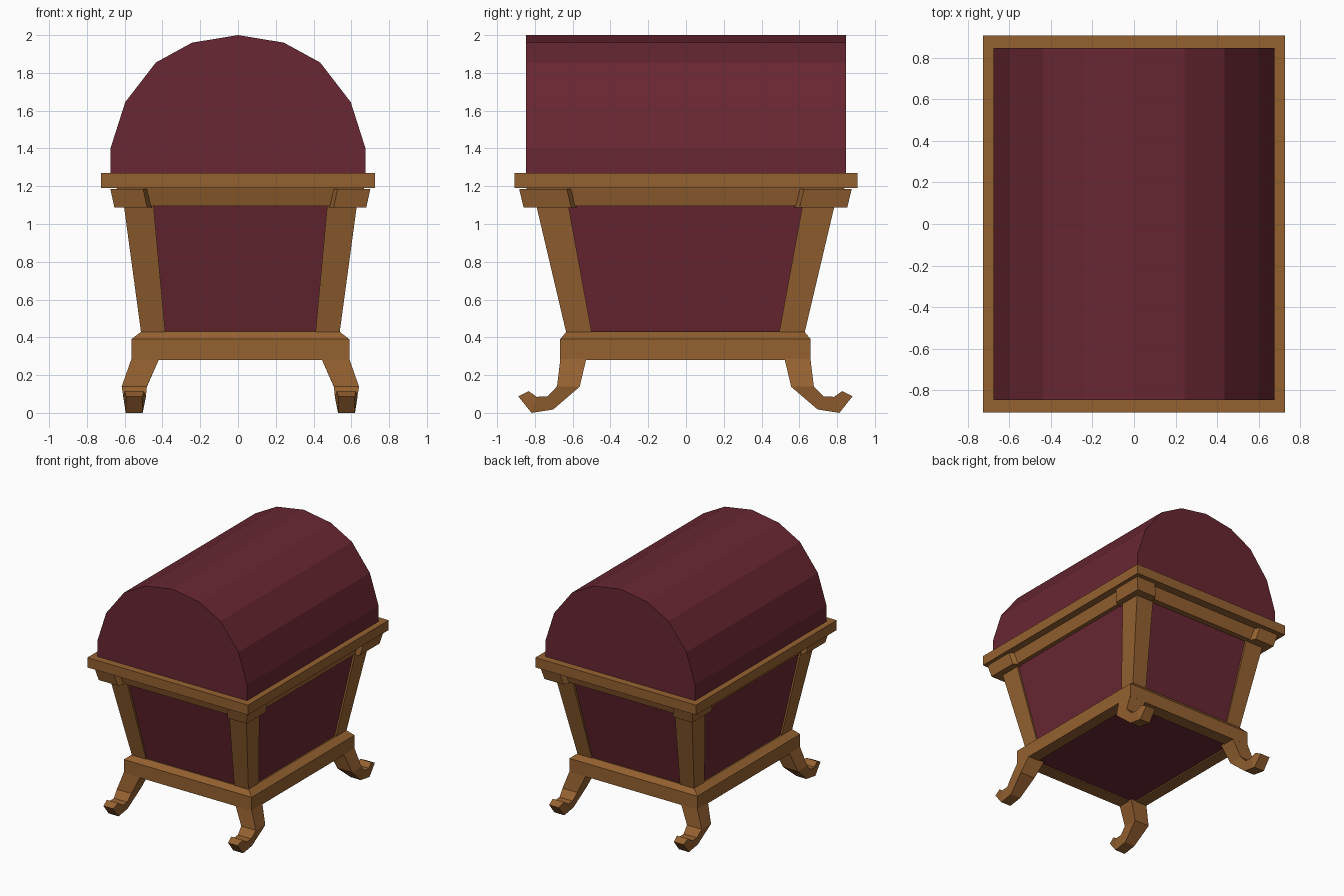
import bpy, bmesh

if "Cube" in bpy.data.objects:
    bpy.data.objects.remove(bpy.data.objects["Cube"])

CX, CY = 0.0125, -0.003   # stand is set slightly off the lid's centre


def material(name, rgb):
    m = bpy.data.materials.new(name)
    m.diffuse_color = (*rgb, 1)
    m.use_nodes = True
    m.node_tree.nodes["Principled BSDF"].inputs["Base Color"].default_value = m.diffuse_color
    return m


MAROON = material("maroon", (0.14, 0.02, 0.032))
WOOD = material("wood brown", (0.30, 0.12, 0.03))


def loft(name, sections, mat, closed=False, offset=(CX, CY)):
    """Join equal-length loops of points; cap the ends or close into a ring."""
    bm = bmesh.new()
    loops = [[bm.verts.new(p) for p in s] for s in sections]
    pairs = list(zip(loops, loops[1:]))
    if closed:
        pairs.append((loops[-1], loops[0]))
    else:
        bm.faces.new(loops[0])
        bm.faces.new(loops[-1])
    n = len(loops[0])
    for a, b in pairs:
        for i in range(n):
            j = (i + 1) % n
            bm.faces.new((a[i], a[j], b[j], b[i]))
    bmesh.ops.recalc_face_normals(bm, faces=bm.faces)
    me = bpy.data.meshes.new(name)
    bm.to_mesh(me)
    bm.free()
    me.materials.append(mat)
    ob = bpy.data.objects.new(name, me)
    ob.location = (*offset, 0)
    bpy.context.collection.objects.link(ob)
    return ob


def rect(hx, hy, z):
    return [(-hx, -hy, z), (hx, -hy, z), (hx, hy, z), (-hx, hy, z)]


def corner_rect(x0, x1, y0, y1, z):
    return [(x0, y0, z), (x1, y0, z), (x1, y1, z), (x0, y1, z)]


def four_corners(name, sections, mat):
    for sx, side in ((-1, "left"), (1, "right")):
        for sy, end in ((-1, "front"), (1, "back")):
            loft(f"{end}_{side}_{name}",
                 [[(x * sx, y * sy, z) for x, y, z in s] for s in sections], mat)


# Barrel lid
half = [(0.675, 1.26), (0.675, 1.40), (0.597, 1.645), (0.435, 1.855), (0.243, 1.96)]
profile = half + [(0, 2.0)] + [(-x, z) for x, z in reversed(half)]
loft("barrel_lid", [[(x, y, z) for x, z in profile] for y in (-0.847, 0.847)],
     MAROON, offset=(0, 0))

# Rim under the lid
loft("lid_rim", [rect(0.725, 0.907, 1.19), rect(0.725, 0.907, 1.27)], WOOD, offset=(0, 0))

# Upper moulding with corner blocks
loft("upper_moulding", [rect(0.635, 0.815, 1.095), rect(0.655, 0.842, 1.192)], WOOD)
plan = [(0.688, 0.88), (0.515, 0.88), (0.49, 0.83), (0.48, 0.6), (0.645, 0.6), (0.688, 0.628)]
four_corners("corner_block",
             [[(x, y, 1.185) for x, y in plan],
              [(x - 0.021, y - 0.023, 1.088) for x, y in plan]], WOOD)

# Tapered body panels
loft("body", [rect(0.495, 0.59, 0.29), rect(0.605, 0.775, 1.12)], MAROON)

# Corner posts
four_corners("post",
             [corner_rect(0.397, 0.525, 0.495, 0.63, 0.42),
              corner_rect(0.46, 0.617, 0.62, 0.79, 1.10)], WOOD)

# Base frame with chamfered top edge
loft("base_frame",
     [rect(0.577, 0.663, 0.28), rect(0.577, 0.663, 0.39), rect(0.525, 0.63, 0.43),
      rect(0.48, 0.56, 0.43), rect(0.48, 0.56, 0.28)], WOOD, closed=True)

# Curled legs: (inner y, z), (outer y, z), inner x range, outer x range
steps = [((0.525, 0.285), (0.662, 0.285), (0.43, 0.577), (0.43, 0.577)),
         ((0.56, 0.138), (0.68, 0.14), (0.495, 0.628), (0.495, 0.628)),
         ((0.70, 0.018), (0.73, 0.088), (0.517, 0.607), (0.50, 0.62)),
         ((0.815, 0.0), (0.787, 0.085), (0.517, 0.607), (0.50, 0.62)),
         ((0.885, 0.088), (0.83, 0.115), (0.52, 0.605), (0.51, 0.612))]
four_corners("leg",
             [[(a[0], *i), (a[1], *i), (b[1], *o), (b[0], *o)] for i, o, a, b in steps], WOOD)
